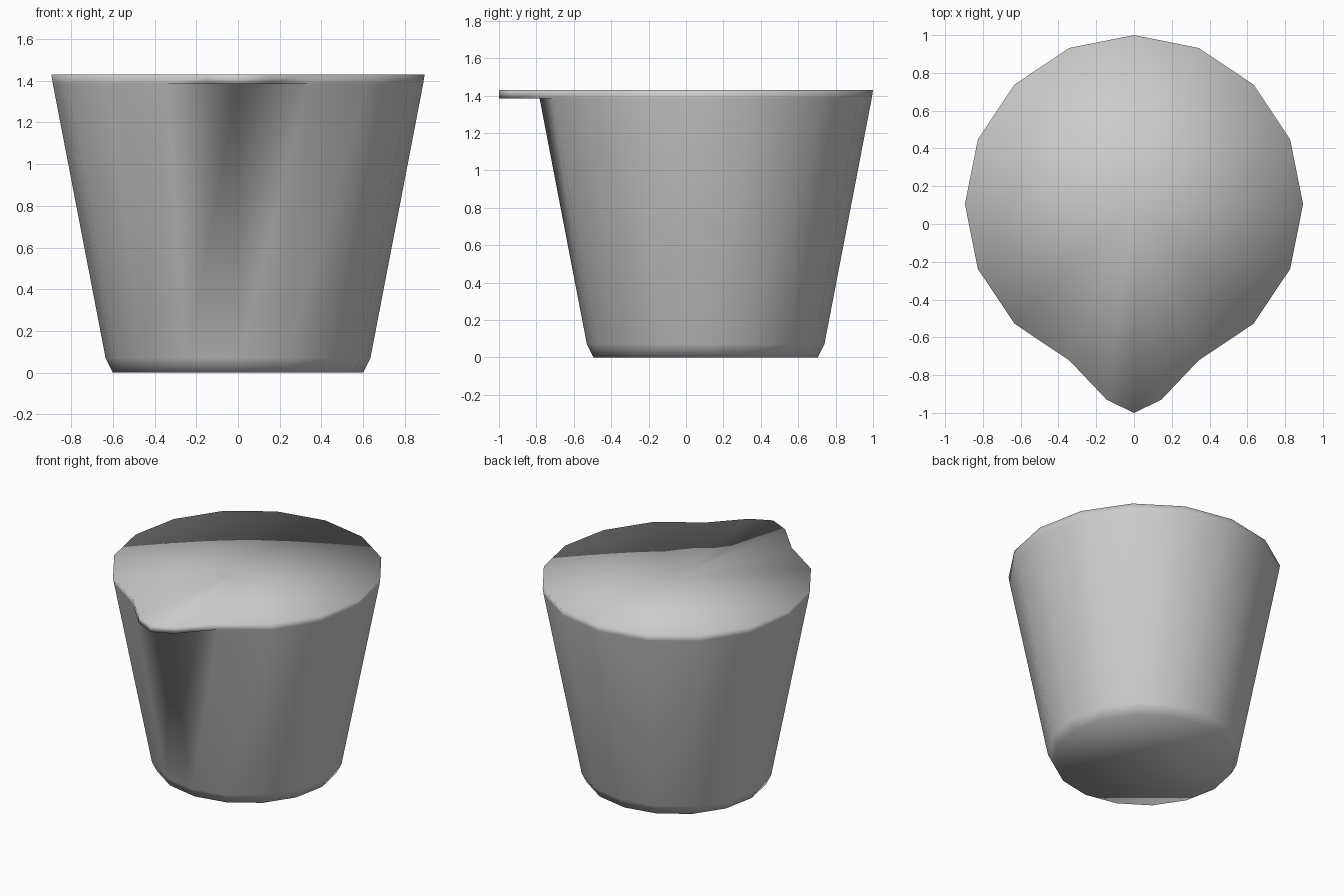
import bpy, bmesh
from math import cos, sin, tau

if "Cube" in bpy.data.objects:
    bpy.data.objects.remove(bpy.data.objects["Cube"], do_unlink=True)

SIDES = 16
CENTRE_Y = 0.105
FRONT = SIDES * 3 // 4          # index of the ring corner facing -y
SPOUT = [(-0.145, -0.93), (0, -1), (0.145, -0.93)]

grey = bpy.data.materials.new("plain grey")
grey.use_nodes = True
grey.diffuse_color = (0.6, 0.6, 0.6, 1)
grey.node_tree.nodes["Principled BSDF"].inputs["Base Color"].default_value = (0.6, 0.6, 0.6, 1)

bm = bmesh.new()


def ring(radius, z):
    return [bm.verts.new((radius * cos(tau * i / SIDES),
                          CENTRE_Y + radius * sin(tau * i / SIDES), z))
            for i in range(SIDES)]


def bridge(lower, upper):
    n = len(lower)
    for i in range(n):
        j = (i + 1) % n
        bm.faces.new((lower[i], lower[j], upper[j], upper[i]))


def lip(loop, z):
    """Replace the front corner of a ring with the three spout corners."""
    return loop[:FRONT] + [bm.verts.new((x, y, z)) for x, y in SPOUT] + loop[FRONT + 1:]


# Tapered body with a small chamfer at the foot
foot = ring(0.6, 0)
chamfer = ring(0.635, 0.07)
shoulder = ring(0.888, 1.385)
bridge(foot, chamfer)
bridge(chamfer, shoulder)
bm.faces.new(foot[::-1])

# Upright rim that runs out into the spout
rim_low = lip(shoulder, 1.385)
rim_top_ring = ring(0.895, 1.43)
rim_top = lip(rim_top_ring, 1.43)
bm.verts.remove(rim_top_ring[FRONT])
bridge(rim_low, rim_top)

# Underside of the spout
under = rim_low[FRONT - 1:FRONT + 4]
for a, b in zip(under, under[1:]):
    bm.faces.new((b, a, shoulder[FRONT]))

# Flat top fanned from its centre
hub = bm.verts.new((0, CENTRE_Y, 1.43))
for a, b in zip(rim_top, rim_top[1:] + rim_top[:1]):
    bm.faces.new((a, b, hub))

bmesh.ops.recalc_face_normals(bm, faces=bm.faces)
for face in bm.faces:
    face.smooth = True

mesh = bpy.data.meshes.new("pouring_cup")
bm.to_mesh(mesh)
bm.free()
mesh.materials.append(grey)
cup = bpy.data.objects.new("pouring_cup", mesh)
bpy.context.collection.objects.link(cup)
